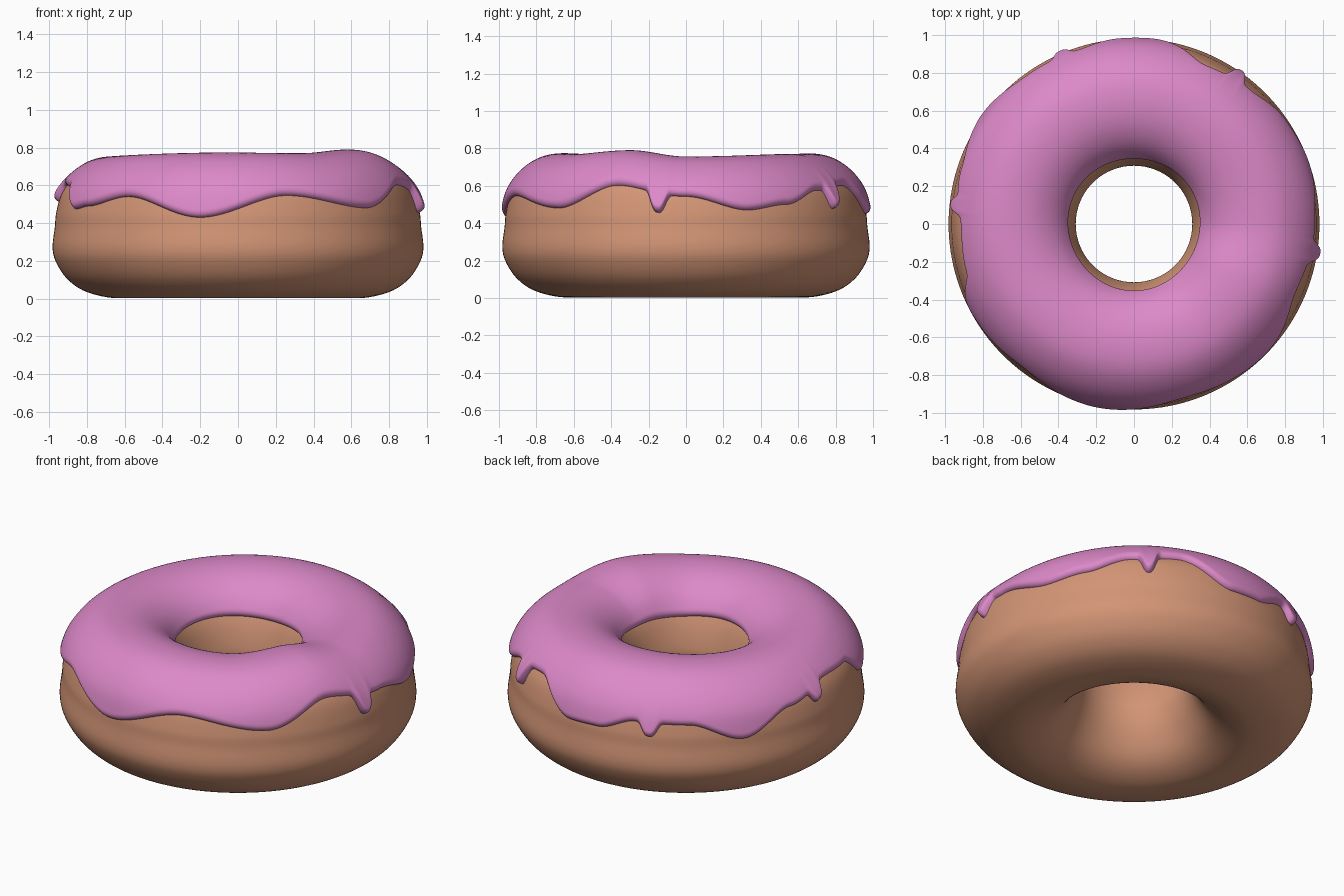
import bpy, math

if "Cube" in bpy.data.objects:
    bpy.data.objects.remove(bpy.data.objects["Cube"])

# Dough cross-section (radius, height), from the bottom, up the outside, over the top, down the hole
PROFILE = [(.645, .003), (.80, .035), (.90, .10), (.962, .19), (.982, .27), (.970, .38),
           (.962, .46), (.93, .57), (.86, .66), (.76, .722), (.64, .738), (.52, .715),
           (.42, .65), (.352, .54), (.314, .41), (.312, .33), (.345, .22), (.42, .10), (.52, .03)]
# Icing lower edge (degrees, height), drips (degrees, depth, half width), top swell (degrees, lift)
EDGE = [(0, .545), (20, .47), (34, .50), (49, .575), (66, .60), (84, .45), (95, .455), (108, .52),
        (126, .515), (144, .42), (162, .54), (182, .61), (196, .60), (207, .475), (214, .49),
        (232, .54), (258, .43), (286, .545), (315, .48), (337, .592)]
DRIPS = [(351, .105, 2.8), (55, .105, 2.5), (113, .075, 2.8), (174, .07, 2.5)]
SWELL = [(0, -.012), (60, .002), (90, .005), (180, -.014), (265, .006), (300, .002), (333, .022)]
THICK = .032


def spline(pts, steps=24):
    out, n = [], len(pts)
    for i in range(n):
        p = [pts[(i + j - 1) % n] for j in range(4)]
        for s in range(steps):
            t = s / steps
            out.append(tuple(.5 * (2 * b + (c - a) * t + (2 * a - 5 * b + 4 * c - d) * t * t
                                   + (3 * b - a - 3 * c + d) * t ** 3) for a, b, c, d in zip(*p)))
    return out


def around(table, deg):
    # smooth periodic interpolation by angle
    for i, (a, v) in enumerate(table):
        b, w = table[(i + 1) % len(table)]
        if i + 1 == len(table):
            b += 360
        if a <= deg <= b:
            t = (deg - a) / (b - a)
            return v + (w - v) * t * t * (3 - 2 * t)
    return table[0][1]


def drip(deg):
    best = 0
    for a, depth, w in DRIPS:
        d = abs((deg - a + 180) % 360 - 180)
        best = max(best, depth * math.exp(-(d / w) ** 3))
    return best


P = spline(PROFILE)
N = len(P)
TOP = max(range(N), key=lambda i: P[i][1])


def sample(f):
    i = int(f)
    t = f - i
    a, b, c, d = (P[(i + j) % N] for j in (-1, 0, 1, 2))
    r, z = (b[k] + (c[k] - b[k]) * t for k in (0, 1))
    dr, dz = ((c[k] - a[k]) * (1 - t) + (d[k] - b[k]) * t for k in (0, 1))
    m = math.hypot(dr, dz)
    return r, z, dz / m, -dr / m


def find(z, rng):
    # profile position where the height crosses z
    for i in rng:
        a, b = P[i][1], P[i + 1][1]
        if min(a, b) <= z <= max(a, b) and a != b:
            return i + (z - a) / (b - a)
    return rng[0]


def place(r, z, deg):
    w = min(max((z - .45) / .28, 0), 1)
    a = math.radians(deg)
    return r * math.cos(a), r * math.sin(a), z + around(SWELL, deg) * w * w * (3 - 2 * w)


def build(name, rings, closed, mat):
    n, m = len(rings), len(rings[0])
    faces = []
    for i in range(n):
        j = (i + 1) % n
        for k in range(m if closed else m - 1):
            l = (k + 1) % m
            faces.append((i * m + k, j * m + k, j * m + l, i * m + l))
    me = bpy.data.meshes.new(name)
    me.from_pydata([v for ring in rings for v in ring], [], faces)
    me.polygons.foreach_set("use_smooth", [True] * len(faces))
    me.materials.append(mat)
    me.update()
    ob = bpy.data.objects.new(name, me)
    bpy.context.collection.objects.link(ob)
    return ob


def material(name, rgb):
    m = bpy.data.materials.new(name)
    m.diffuse_color = (*rgb, 1)
    m.use_nodes = True
    m.node_tree.nodes["Principled BSDF"].inputs["Base Color"].default_value = m.diffuse_color
    return m


# Dough ring
dough = [[place(r, z, 360 * i / 160) for r, z in P[::4]] for i in range(160)]
build("dough", dough, True, material("baked dough", (.65, .30, .18)))

# Icing shell with wavy, dripping, rounded edge
rings, SEG, ROWS = [], 600, 72
for i in range(SEG):
    deg = 360 * i / SEG
    d = drip(deg)
    start = find(around(EDGE, deg) - d, range(4 * 24, TOP))
    end = find(.565 + .006 * math.sin(math.radians(3 * deg)), range(TOP, N - 1))
    pts = [sample(start + (end - start) * (.5 - .5 * math.cos(math.pi * k / ROWS)))
           for k in range(ROWS + 1)]
    s = [0]
    for p, q in zip(pts, pts[1:]):
        s.append(s[-1] + math.hypot(q[0] - p[0], q[1] - p[1]))
    ring = []
    for (r, z, nr, nz), dist in zip(pts, s):
        u = min(min(dist, s[-1] - dist) / .035, 1)
        h = (THICK + .14 * d * math.exp(-(dist / .10) ** 2)) * math.sqrt(1 - (1 - u) ** 2) - .002
        ring.append(place(r + nr * h, z + nz * h, deg))
    rings.append(ring)
build("icing", rings, False, material("pink icing", (.72, .25, .58)))
